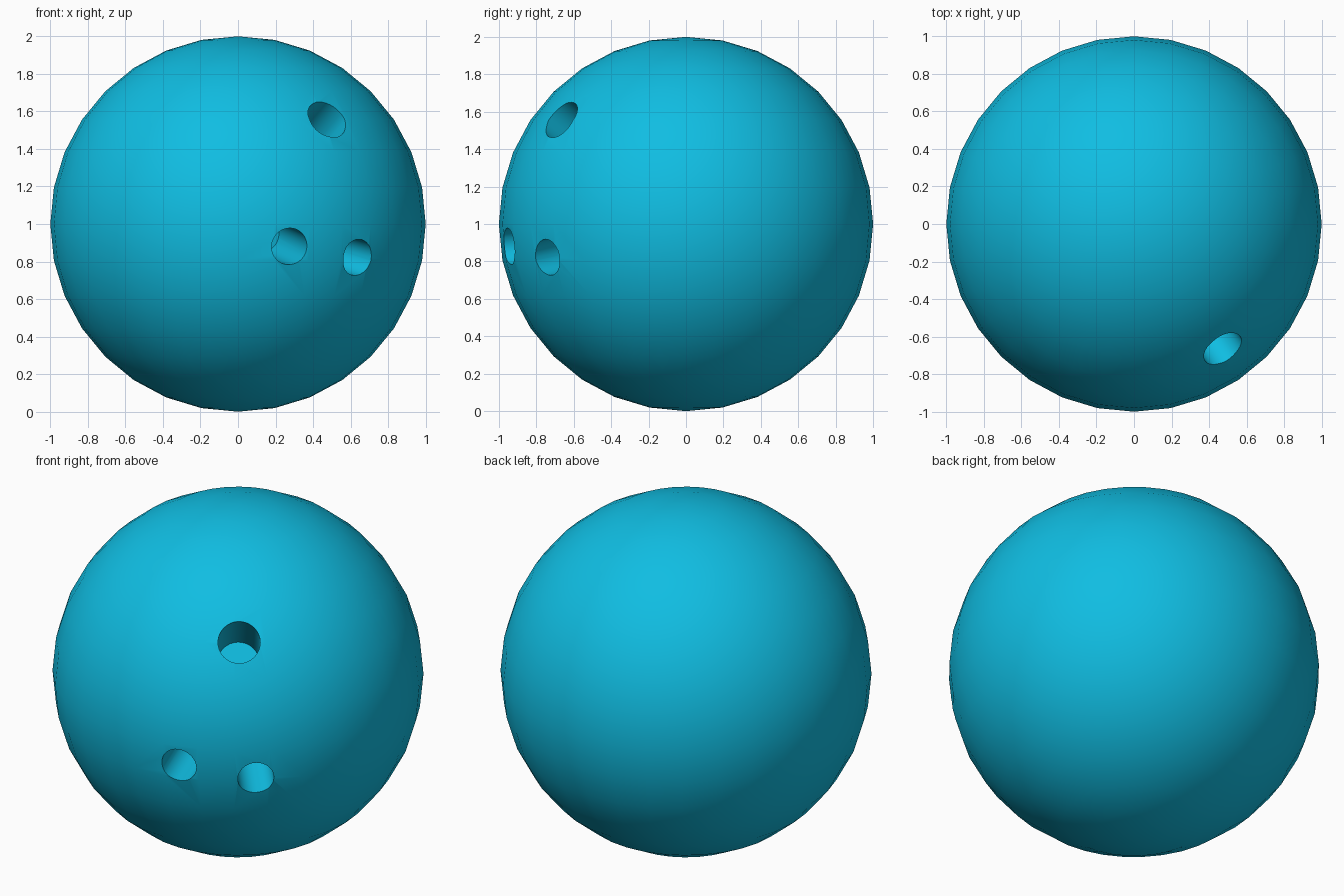
import bpy
from mathutils import Vector

if "Cube" in bpy.data.objects:
    bpy.data.objects.remove(bpy.data.objects["Cube"])

CENTRE = Vector((0, 0, 1))
mat = bpy.data.materials.new("blue")
mat.diffuse_color = (0.005, 0.51, 0.76, 1)
mat.use_nodes = True
mat.node_tree.nodes["Principled BSDF"].inputs["Base Color"].default_value = mat.diffuse_color

# ball
bpy.ops.mesh.primitive_uv_sphere_add(segments=32, ring_count=16, radius=1, location=CENTRE)
ball = bpy.context.object
ball.name = "ball"
ball.data.materials.append(mat)


def drill(name, direction, radius, depth):
    """Cut a blind round hole aimed at the ball's centre."""
    d = Vector(direction).normalized()
    length = depth + 0.2
    bpy.ops.mesh.primitive_cylinder_add(
        vertices=32, radius=radius, depth=length,
        location=CENTRE + d * (1.2 - length / 2),
        rotation=d.to_track_quat('Z', 'Y').to_euler())
    cutter = bpy.context.object
    cutter.name = name
    cutter.data.materials.append(mat)
    mod = ball.modifiers.new(name, 'BOOLEAN')
    mod.operation = 'DIFFERENCE'
    mod.solver = 'EXACT'
    mod.object = cutter
    bpy.context.view_layer.objects.active = ball
    bpy.ops.object.modifier_apply(modifier=mod.name)
    bpy.data.objects.remove(cutter)


# thumb and finger holes
drill("thumb_hole", (0.48, -0.675, 0.565), 0.114, 0.70)
drill("finger_hole_left", (0.275, -0.95, -0.12), 0.098, 0.55)
drill("finger_hole_right", (0.64, -0.745, -0.18), 0.098, 0.55)

# smooth shading with crisp hole rims
bpy.ops.object.select_all(action='DESELECT')
ball.select_set(True)
bpy.context.view_layer.objects.active = ball
bpy.ops.object.shade_smooth_by_angle(angle=0.6)
